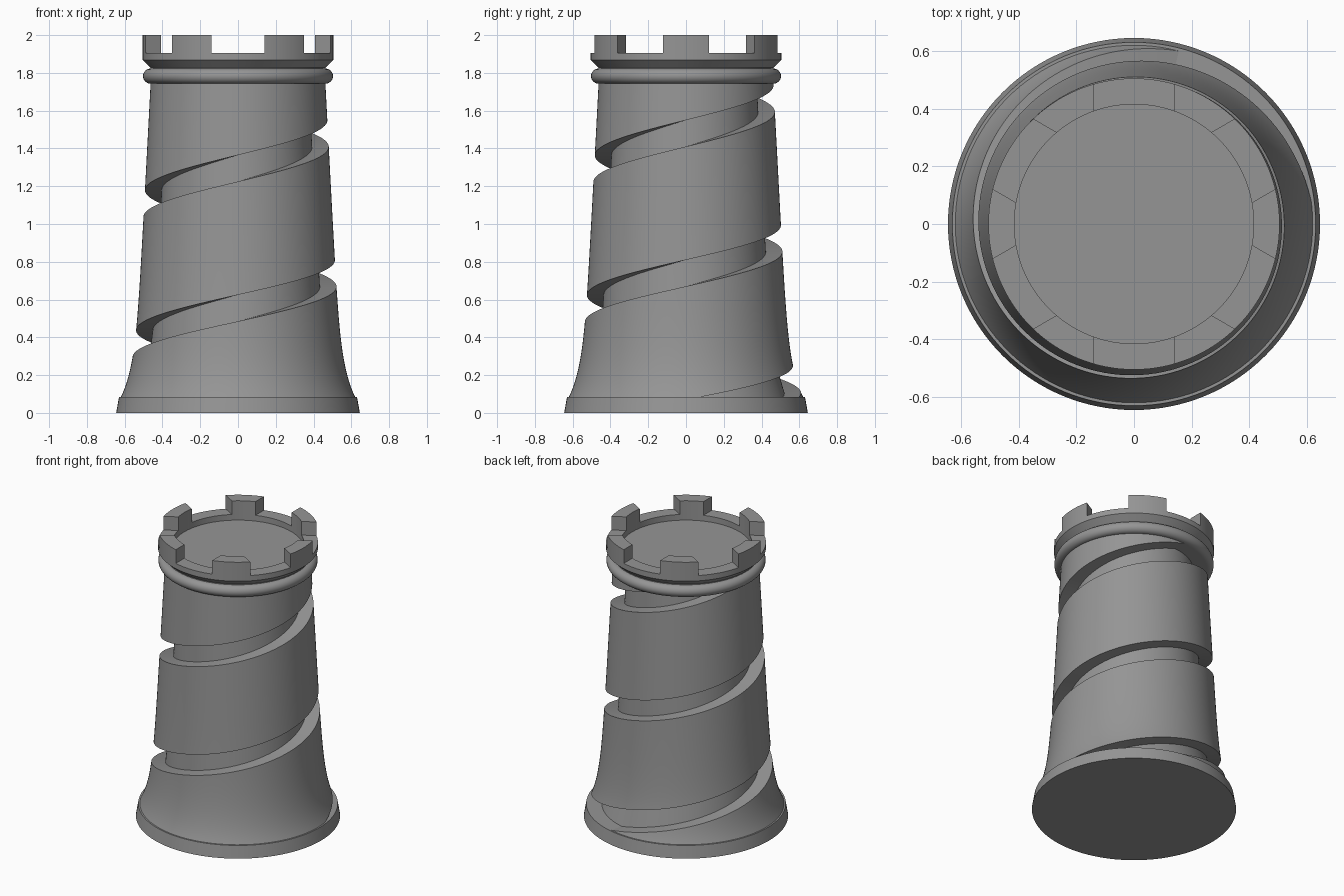
import bpy, bmesh, math

if "Cube" in bpy.data.objects:
    bpy.data.objects.remove(bpy.data.objects["Cube"])

SEG = 128
PITCH, GROOVE_W, GROOVE_D = 0.74, 0.14, 0.088
Z_LOW, Z_HIGH = 0.08, 1.76

stone = bpy.data.materials.new("grey stone")
stone.diffuse_color = (0.3, 0.3, 0.3, 1)
stone.use_nodes = True
stone.node_tree.nodes["Principled BSDF"].inputs["Base Color"].default_value = stone.diffuse_color


def finish(bm, name):
    """Merge, clean and turn a bmesh into an object."""
    bmesh.ops.remove_doubles(bm, verts=bm.verts, dist=1e-5)
    bmesh.ops.dissolve_degenerate(bm, edges=bm.edges, dist=1e-6)
    mesh = bpy.data.meshes.new(name)
    bm.to_mesh(mesh)
    bm.free()
    mesh.materials.append(stone)
    ob = bpy.data.objects.new(name, mesh)
    bpy.context.collection.objects.link(ob)
    return ob


def activate(ob):
    bpy.ops.object.select_all(action='DESELECT')
    ob.select_set(True)
    bpy.context.view_layer.objects.active = ob


def smooth(ob):
    activate(ob)
    bpy.ops.object.shade_smooth_by_angle(angle=math.radians(30))


def skin(bm, columns):
    """Bridge neighbouring columns of points with quads."""
    cols = [[bm.verts.new(p) for p in c] for c in columns]
    for a, b in zip(cols, cols[1:]):
        for j in range(len(a) - 1):
            bm.faces.new((a[j], b[j], b[j + 1], a[j + 1]))


def lathe(name, profile):
    bm = bmesh.new()
    angles = [2 * math.pi * (i % SEG) / SEG for i in range(SEG + 1)]
    skin(bm, [[(r * math.cos(t), r * math.sin(t), z) for r, z in profile]
              for t in angles])
    return finish(bm, name)


def body_radius(z):
    """Straight taper with a flare towards the foot."""
    return 0.518 - 0.053 * (z - 0.7) + 0.069 * math.exp(-6.2 * (z - 0.085))


# Foot disc
smooth(lathe("base", [(0, 0), (0.645, 0), (0.63, 0.085), (0, 0.085)]))

# Tower body: one helical strip that carries the spiral groove
ROWS = 24
section = [(GROOVE_D, 0), (GROOVE_D, GROOVE_W)]
section += [(0, GROOVE_W + (PITCH - GROOVE_W) * k / ROWS) for k in range(ROWS + 1)]
section += [(GROOVE_D, PITCH)]
columns = []
for i in range(-2 * SEG, 2 * SEG + 1):
    t = 2 * math.pi * (i % SEG) / SEG
    start = 0.485 + PITCH * (i / SEG + 0.25)
    col = []
    for depth, dz in section:
        z = min(max(start + dz, Z_LOW), Z_HIGH)
        r = body_radius(z) - depth
        col.append((r * math.cos(t), r * math.sin(t), z))
    columns.append(col)
bm = bmesh.new()
skin(bm, columns)
smooth(finish(bm, "spiral_body"))

# Crown: rounded ring, flared collar and parapet in one profile
ring = [(0.463 + 0.04 * math.cos(a), 1.783 + 0.04 * math.sin(a))
        for a in (math.pi * (k / 12 - 0.5) for k in range(13))]
crown = lathe("crown", [(0, 1.743)] + ring + [
    (0.463, 1.828), (0.505, 1.868), (0.505, 2.0),
    (0.415, 2.0), (0.415, 1.865), (0, 1.865)])

# Three bars cut the six gaps between the battlements
for k in range(3):
    bpy.ops.mesh.primitive_cube_add(size=1, location=(0, 0, 2.005),
                                    rotation=(0, 0, math.radians(30 + 60 * k)))
    bar = bpy.context.object
    bar.name = "gap_cutter"
    bar.scale = (1.4, 0.28, 0.2)
    bar.hide_render = True
    activate(crown)
    mod = crown.modifiers.new("gap", 'BOOLEAN')
    mod.operation = 'DIFFERENCE'
    mod.solver = 'EXACT'
    mod.object = bar
    bpy.ops.object.modifier_apply(modifier=mod.name)
    bpy.data.objects.remove(bar)
smooth(crown)
